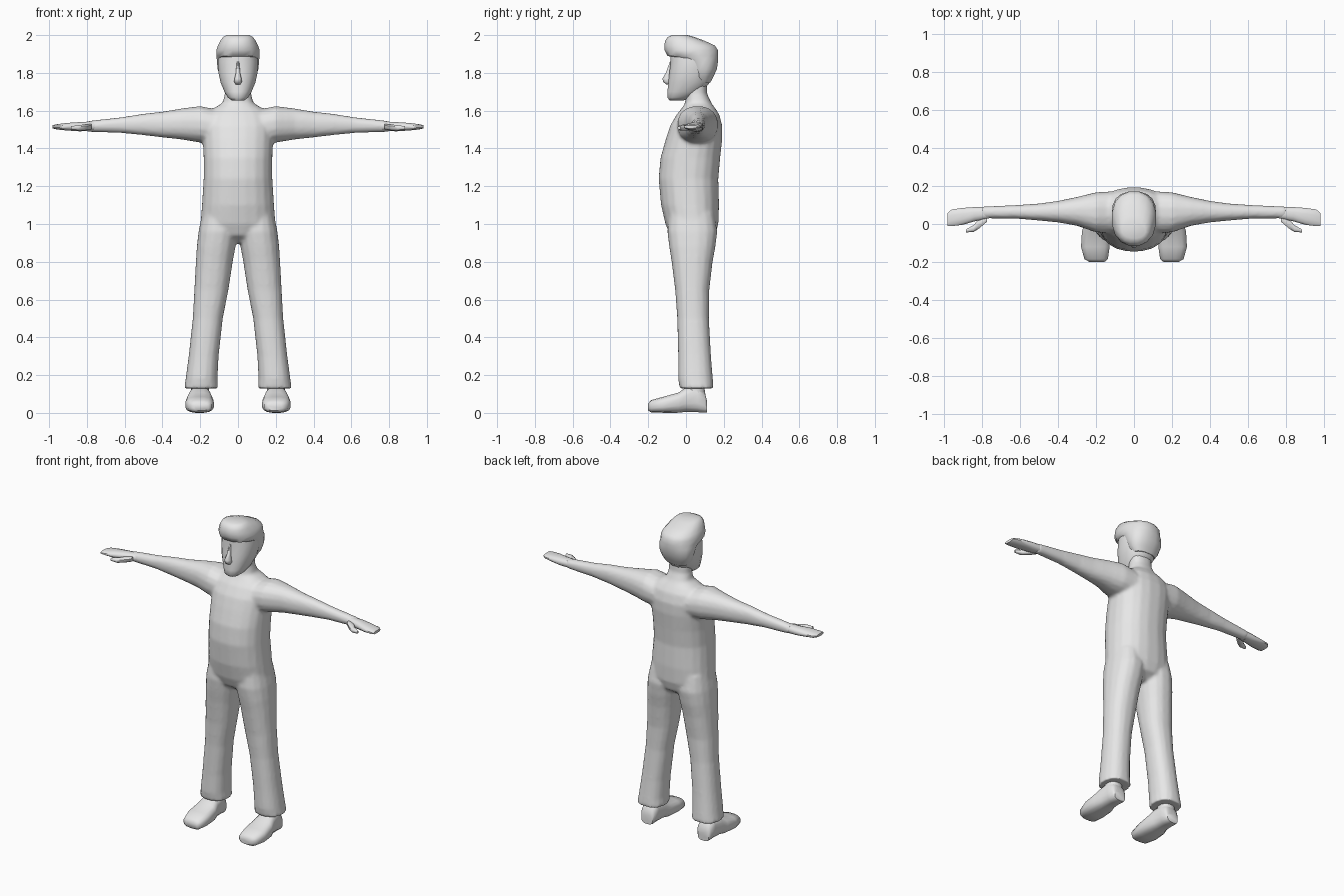
import bpy, bmesh, math

GREY = bpy.data.materials.new("plain_grey")
GREY.diffuse_color = (0.8, 0.8, 0.8, 1)


def loft(bm, axis, sections, sides=16, power=2.3, flip=1):
    """Skin rounded rings; each section is (position, a0, a1, b0, b1)."""
    rings = []
    for t, a0, a1, b0, b1 in sections:
        ring = []
        for i in range(sides):
            ang = math.tau * (i + 0.5) / sides
            c, s = math.cos(ang), math.sin(ang)
            a = (a0 + a1) / 2 + (a1 - a0) / 2 * math.copysign(abs(c) ** (2 / power), c)
            b = (b0 + b1) / 2 + (b1 - b0) / 2 * math.copysign(abs(s) ** (2 / power), s)
            x, y, z = {"X": (t, a, b), "Y": (a, t, b), "Z": (a, b, t)}[axis]
            ring.append(bm.verts.new((x * flip, y, z)))
        rings.append(ring)
    faces = [bm.faces.new(rings[0]), bm.faces.new(rings[-1])]
    for r, q in zip(rings, rings[1:]):
        for i in range(sides):
            j = (i + 1) % sides
            faces.append(bm.faces.new((r[i], r[j], q[j], q[i])))
    bmesh.ops.recalc_face_normals(bm, faces=faces)


def finish(name, bm, angle=50):
    mesh = bpy.data.meshes.new(name)
    bm.to_mesh(mesh)
    bm.free()
    mesh.materials.append(GREY)
    mesh.shade_smooth()
    mesh.set_sharp_from_angle(angle=math.radians(angle))
    ob = bpy.data.objects.new(name, mesh)
    bpy.context.collection.objects.link(ob)
    return ob


def part(name, axis, sections, mirrored=False, **kw):
    bm = bmesh.new()
    loft(bm, axis, sections, **kw)
    ob = finish(name, bm)
    if mirrored:
        ob.modifiers.new("mirror", "MIRROR")
    return ob


def sym(rows):
    """Expand (z, half_width, y0, y1) rows to centred sections."""
    return [(z, -w, w, y0, y1) for z, w, y0, y1 in rows]


# Body: torso with neck, arms and trouser legs fused into one skin
torso = sym([
    (0.90, 0.07, -0.03, 0.10), (0.94, 0.17, -0.085, 0.155),
    (1.00, 0.20, -0.11, 0.172), (1.10, 0.192, -0.133, 0.176),
    (1.24, 0.183, -0.146, 0.172), (1.35, 0.183, -0.136, 0.182),
    (1.45, 0.187, -0.108, 0.193), (1.52, 0.19, -0.085, 0.193),
    (1.58, 0.17, -0.05, 0.177), (1.61, 0.135, -0.025, 0.157),
    (1.64, 0.082, -0.005, 0.135), (1.69, 0.07, 0.0, 0.112),
    (1.75, 0.07, 0.0, 0.11)])
arm = [
    (0.08, -0.05, 0.175, 1.42, 1.60), (0.20, -0.045, 0.168, 1.43, 1.625),
    (0.30, -0.01, 0.143, 1.447, 1.612), (0.40, 0.008, 0.122, 1.458, 1.595),
    (0.50, 0.018, 0.108, 1.470, 1.584), (0.62, 0.028, 0.10, 1.482, 1.565),
    (0.80, 0.03, 0.092, 1.488, 1.545)]
leg = [
    (0.13, 0.105, 0.285, -0.035, 0.147), (0.18, 0.108, 0.278, -0.042, 0.143),
    (0.30, 0.102, 0.262, -0.042, 0.133), (0.50, 0.08, 0.24, -0.047, 0.122),
    (0.65, 0.05, 0.232, -0.058, 0.124), (0.80, 0.027, 0.224, -0.077, 0.142),
    (0.88, 0.012, 0.219, -0.09, 0.157), (0.96, 0.0, 0.21, -0.10, 0.167),
    (1.06, 0.02, 0.19, -0.09, 0.15)]
bm = bmesh.new()
loft(bm, "Z", torso, sides=20)
for side in (1, -1):
    loft(bm, "X", arm, flip=side)
    loft(bm, "Z", leg, flip=side)
body = finish("body", bm)
fuse = body.modifiers.new("fuse", "REMESH")
fuse.mode = "VOXEL"
fuse.voxel_size = 0.01
fuse.use_smooth_shade = True
soften = body.modifiers.new("soften", "SMOOTH")
soften.factor = 0.5
soften.iterations = 5

# Hands: flat mitten with a forward thumb
part("hand", "X", [
    (0.75, 0.032, 0.09, 1.492, 1.545), (0.84, 0.013, 0.09, 1.49, 1.54),
    (0.90, -0.005, 0.086, 1.494, 1.536), (0.96, -0.013, 0.078, 1.50, 1.529),
    (0.981, -0.012, 0.06, 1.506, 1.523)], mirrored=True, sides=12)
part("thumb", "X", [
    (0.775, 0.01, 0.05, 1.50, 1.53), (0.815, -0.025, 0.03, 1.494, 1.528),
    (0.845, -0.043, -0.005, 1.494, 1.524), (0.885, -0.045, -0.028, 1.50, 1.518)],
    mirrored=True, sides=8)

# Shoes and ankles
part("shoe", "Y", [
    (-0.20, 0.155, 0.235, 0.012, 0.05), (-0.185, 0.137, 0.262, 0.002, 0.068),
    (-0.12, 0.127, 0.28, 0.0, 0.086), (-0.04, 0.13, 0.275, 0.0, 0.108),
    (0.0, 0.142, 0.262, 0.005, 0.135), (0.06, 0.15, 0.255, 0.003, 0.145),
    (0.10, 0.153, 0.25, 0.0, 0.11), (0.112, 0.163, 0.242, 0.003, 0.06)],
    mirrored=True, power=2.8)
part("ankle", "Z", [
    (0.07, 0.15, 0.255, -0.01, 0.105), (0.13, 0.152, 0.25, 0.0, 0.10),
    (0.22, 0.152, 0.25, 0.0, 0.10)], mirrored=True, sides=12)

# Head with jaw, nose and hair cap
part("head", "Z", sym([
    (1.655, 0.035, -0.088, -0.01), (1.67, 0.055, -0.10, 0.03),
    (1.70, 0.073, -0.10, 0.09), (1.75, 0.094, -0.095, 0.128),
    (1.80, 0.105, -0.09, 0.14), (1.86, 0.108, -0.083, 0.15),
    (1.92, 0.10, -0.083, 0.15)]))
part("nose", "Z", sym([
    (1.738, 0.012, -0.105, -0.07), (1.752, 0.022, -0.122, -0.07),
    (1.77, 0.02, -0.127, -0.07), (1.80, 0.012, -0.108, -0.07),
    (1.86, 0.007, -0.086, -0.06)]), sides=8)
part("hair", "Z", sym([
    (1.75, 0.075, 0.05, 0.13), (1.78, 0.097, 0.03, 0.146),
    (1.82, 0.11, 0.015, 0.165), (1.87, 0.114, -0.02, 0.172),
    (1.89, 0.117, -0.10, 0.173), (1.92, 0.117, -0.115, 0.172),
    (1.945, 0.108, -0.117, 0.155), (1.97, 0.095, -0.112, 0.10),
    (1.99, 0.08, -0.098, 0.045), (2.0, 0.062, -0.075, 0.01)]))
